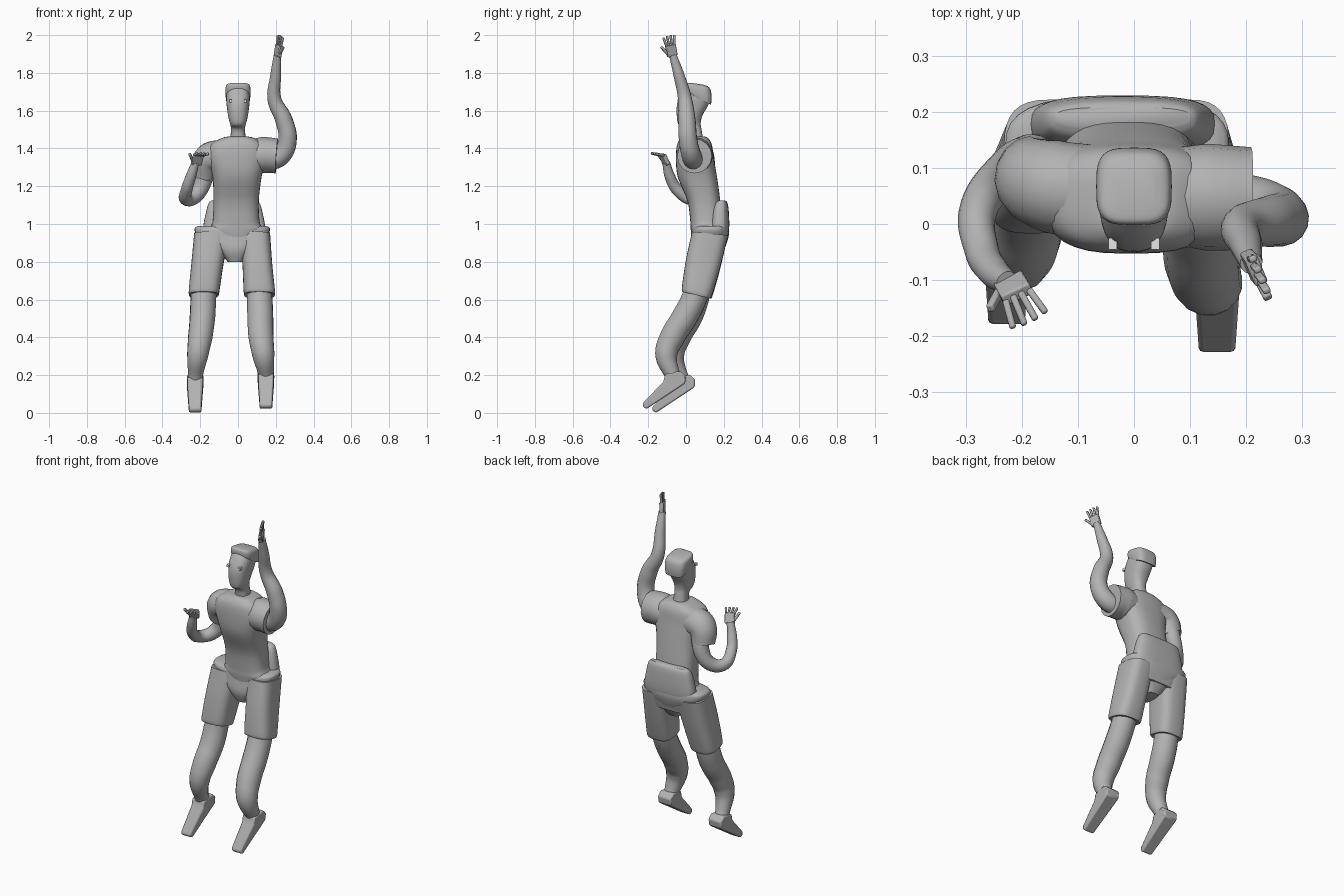
import bpy, bmesh, math
from mathutils import Vector, Matrix

if "Cube" in bpy.data.objects:
    bpy.data.objects.remove(bpy.data.objects["Cube"])


def material(name, value):
    m = bpy.data.materials.new(name)
    m.use_nodes = True
    color = (value, value, value, 1)
    m.diffuse_color = color
    m.node_tree.nodes["Principled BSDF"].inputs["Base Color"].default_value = color
    return m


GREY = material("clay grey", 0.45)
PALE = material("pale eye grey", 0.8)


def finish(name, bm, mat=GREY, bevel=0):
    bmesh.ops.recalc_face_normals(bm, faces=bm.faces)
    mesh = bpy.data.meshes.new(name)
    bm.to_mesh(mesh)
    bm.free()
    ob = bpy.data.objects.new(name, mesh)
    bpy.context.collection.objects.link(ob)
    mesh.materials.append(mat)
    if bevel:
        mod = ob.modifiers.new("bevel", "BEVEL")
        mod.width, mod.segments = bevel, 2
    bpy.ops.object.select_all(action="DESELECT")
    ob.select_set(True)
    bpy.context.view_layer.objects.active = ob
    bpy.ops.object.shade_smooth_by_angle(angle=math.radians(40))
    return ob


def smooth_sections(sections, steps=4):
    """Catmull-Rom interpolation between cross-sections."""
    pts = [Vector(s) for s in sections]
    out = []
    for i in range(len(pts) - 1):
        a, b, c, d = pts[max(i - 1, 0)], pts[i], pts[i + 1], pts[min(i + 2, len(pts) - 1)]
        for k in range(steps):
            t = k / steps
            out.append(b + (c - a) * (t / 2) + (a * 2 - b * 5 + c * 4 - d) * (t * t / 2)
                       + (b * 3 - a - c * 3 + d) * (t ** 3 / 2))
    return out + [pts[-1]]


def loft(name, sections, power=2.5, sides=32):
    """Sections are (z, centre x, centre y, half width, half depth, tilt)."""
    bm = bmesh.new()
    rings = []
    for z, cx, cy, rx, ry, tilt in smooth_sections(sections):
        ring = []
        for i in range(sides):
            a = math.tau * i / sides
            c, s = math.cos(a), math.sin(a)
            dx = rx * math.copysign(abs(c) ** (2 / power), c)
            dy = ry * math.copysign(abs(s) ** (2 / power), s)
            ring.append(bm.verts.new((cx + dx, cy + dy, z + tilt * dy)))
        rings.append(ring)
    for lo, hi in zip(rings, rings[1:]):
        for i in range(sides):
            j = (i + 1) % sides
            bm.faces.new((lo[i], lo[j], hi[j], hi[i]))
    bm.faces.new(rings[0])
    bm.faces.new(rings[-1])
    return finish(name, bm)


def tube(name, points):
    """Round limb through (x, y, z, radius) points."""
    curve = bpy.data.curves.new(name, "CURVE")
    curve.dimensions = "3D"
    curve.bevel_depth, curve.bevel_resolution = 1, 6
    curve.resolution_u, curve.use_fill_caps = 8, True
    sp = curve.splines.new("BEZIER")
    sp.bezier_points.add(len(points) - 1)
    for bp, (x, y, z, r) in zip(sp.bezier_points, points):
        bp.co, bp.radius = (x, y, z), r
        bp.handle_left_type = bp.handle_right_type = "AUTO"
    curve.materials.append(GREY)
    ob = bpy.data.objects.new(name, curve)
    bpy.context.collection.objects.link(ob)
    bpy.ops.object.select_all(action="DESELECT")
    ob.select_set(True)
    bpy.context.view_layer.objects.active = ob
    bpy.ops.object.convert(target="MESH")
    bpy.ops.object.shade_smooth_by_angle(angle=math.radians(40))


def box(bm, matrix, centre, size):
    m = matrix @ Matrix.Translation(centre) @ Matrix.Diagonal((*size, 1))
    bmesh.ops.create_cube(bm, size=1, matrix=m)


def hand(name, wrist, along, across, curl, thumb):
    """Local x runs across the knuckles, z towards the fingertips."""
    z = Vector(along).normalized()
    y = z.cross(Vector(across)).normalized()
    x = y.cross(z)
    frame = Matrix.Translation(wrist) @ Matrix((x, y, z)).transposed().to_4x4()
    bm = bmesh.new()
    box(bm, frame, (0, 0, 0.03), (0.056, 0.024, 0.06))
    for i in range(4):
        off = i - 1.5
        root = (frame @ Matrix.Translation((off * 0.015, 0, 0.055))
                @ Matrix.Rotation(curl, 4, "X") @ Matrix.Rotation(off * 0.12, 4, "Y"))
        box(bm, root, (0, 0, 0.028), (0.012, 0.014, 0.062 - abs(off) * 0.006))
    root = frame @ Matrix.Translation((thumb * 0.025, 0, 0.02)) @ Matrix.Rotation(thumb * 0.6, 4, "Y")
    box(bm, root, (0, 0, 0.025), (0.014, 0.016, 0.055))
    finish(name, bm, bevel=0.004)


def shoe(name, cx, dy, dz):
    """Side profile of a toe-down shoe, narrowing to the toe."""
    profile = [(-.23, .035), (-.21, .02), (-.005, .155), (.0, .195), (-.03, .222),
               (-.11, .205), (-.12, .165), (-.225, .055)]
    bm = bmesh.new()
    sides = []
    for s in (-1, 1):
        sides.append([bm.verts.new((cx + s * (0.044 + 0.07 * min(y + 0.06, 0)), y + dy, z + dz))
                      for y, z in profile])
    for i in range(len(profile)):
        j = (i + 1) % len(profile)
        bm.faces.new((sides[0][i], sides[0][j], sides[1][j], sides[1][i]))
    for side in sides:
        bm.faces.new(side)
    finish(name, bm, bevel=0.008)


# Head, neck and hair
loft("head", [(1.43, 0, .05, .043, .045, 0), (1.50, 0, .04, .037, .042, 0),
              (1.53, 0, .02, .042, .058, .1), (1.57, 0, .02, .052, .068, .1),
              (1.63, 0, .035, .06, .083, 0), (1.68, 0, .05, .062, .078, 0),
              (1.72, 0, .06, .055, .06, 0)])
loft("hair", [(1.655, 0, .08, .062, .052, -.45), (1.68, 0, .07, .066, .066, -.3),
              (1.71, 0, .066, .067, .068, -.25), (1.733, 0, .064, .06, .06, -.2),
              (1.742, 0, .062, .035, .035, -.15)], power=3.5)
for side, label in ((1, "left"), (-1, "right")):
    bm = bmesh.new()
    box(bm, Matrix(), (side * .038, -.035, 1.652), (.015, .02, .015))
    finish(label + "_eye", bm, PALE)

# Shirt with both sleeves
loft("shirt", [(.925, -.01, .11, .095, .08, 0), (.97, -.01, .11, .14, .085, 0),
               (1.01, -.01, .108, .125, .085, 0), (1.12, -.01, .095, .12, .087, 0),
               (1.25, -.005, .06, .13, .104, 0), (1.35, -.005, .047, .155, .1, 0),
               (1.42, -.005, .045, .14, .092, 0), (1.455, 0, .045, .085, .072, 0),
               (1.463, 0, .045, .05, .052, 0)], power=2.8)
tube("right_sleeve", [(-.07, .055, 1.36, .085), (-.155, .07, 1.345, .082), (-.185, .095, 1.25, .064)])
tube("left_sleeve", [(.06, .05, 1.35, .085), (.13, .048, 1.365, .095), (.205, .045, 1.36, .092)])

# Shorts: hips, raised back panel and two legs
loft("shorts_hips", [(.80, -.015, .1, .04, .06, 0), (.86, -.02, .11, .09, .09, 0),
                     (.93, -.03, .127, .18, .098, 0), (.975, -.03, .13, .2, .095, 0),
                     (.99, -.03, .135, .18, .08, 0)], power=3)
loft("shorts_back_panel", [(.85, -.02, .15, .14, .05, 0), (.96, -.02, .175, .165, .052, 0),
                           (1.06, -.02, .18, .15, .047, 0), (1.11, -.02, .185, .135, .035, 0),
                           (1.125, -.02, .19, .12, .018, 0)], power=3)
loft("left_shorts_leg", [(.625, .113, .055, .076, .072, -.24), (.64, .113, .057, .083, .079, -.24),
                         (.78, .103, .088, .079, .09, -.24), (.95, .09, .127, .08, .095, -.1)], power=3)
loft("right_shorts_leg", [(.625, -.18, .06, .074, .072, -.24), (.64, -.18, .062, .081, .079, -.24),
                          (.78, -.163, .09, .085, .09, -.24), (.95, -.14, .127, .092, .095, -.1)], power=3)

# Legs and shoes
tube("left_leg", [(.112, .07, .70, .066), (.115, .045, .61, .068), (.118, -.005, .51, .069),
                  (.122, -.072, .40, .067), (.134, -.104, .31, .06), (.147, -.075, .21, .042),
                  (.147, -.05, .16, .04)])
tube("right_leg", [(-.175, .07, .70, .066), (-.183, .055, .61, .068), (-.188, .02, .51, .068),
                   (-.2, -.04, .40, .065), (-.213, -.065, .31, .057), (-.224, -.035, .21, .041),
                   (-.225, -.005, .15, .04)])
shoe("left_shoe", .148, 0, 0)
shoe("right_shoe", -.227, .05, -.02)

# Raised left arm and bent right arm
tube("left_arm", [(.15, .045, 1.33, .052), (.225, .03, 1.36, .052), (.262, .012, 1.44, .049),
                  (.243, .005, 1.55, .046), (.193, -.005, 1.66, .037), (.2, -.038, 1.79, .029),
                  (.209, -.07, 1.895, .02)])
tube("right_arm", [(-.17, .09, 1.33, .05), (-.185, .115, 1.22, .045), (-.23, .09, 1.145, .039),
                   (-.276, .03, 1.132, .034), (-.272, -.045, 1.18, .031), (-.25, -.085, 1.25, .028),
                   (-.225, -.105, 1.325, .021)])
hand("left_hand", (.209, -.072, 1.888), (.015, -.018, .1), (.4, -.9, 0), 0, 1)
hand("right_hand", (-.222, -.102, 1.315), (.2, -.35, .75), (.85, .2, .3), .9, -1)
